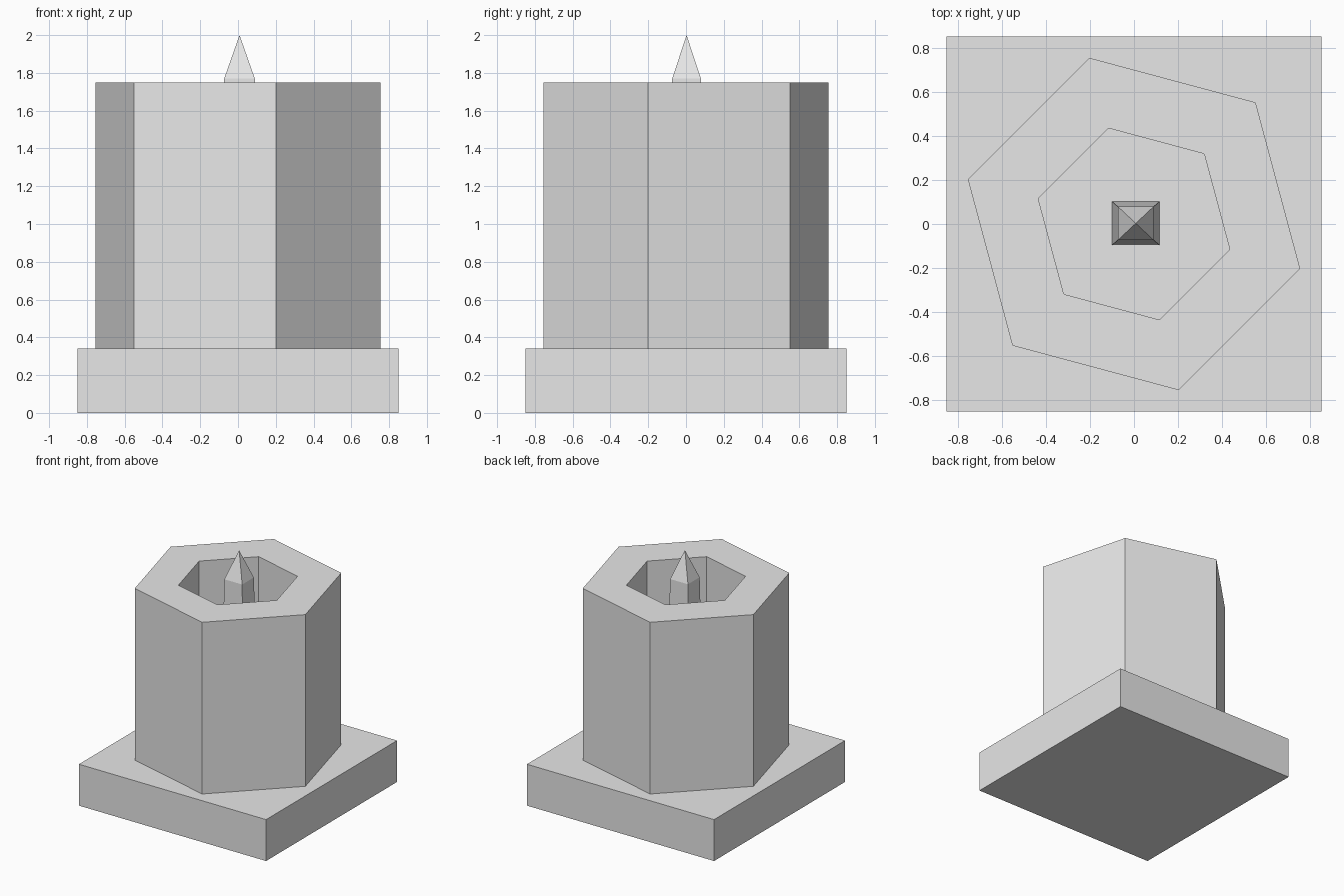
import bpy
import bmesh
from math import cos, sin, radians

cube = bpy.data.objects.get("Cube")
if cube:
    bpy.data.objects.remove(cube, do_unlink=True)

grey = bpy.data.materials.new("light_grey")
grey.use_nodes = True
colour = (0.8, 0.8, 0.8, 1)
grey.diffuse_color = colour
grey.node_tree.nodes["Principled BSDF"].inputs["Base Color"].default_value = colour


def rectangle(half_x, half_y, z, x=0, y=0):
    return [(x + sx * half_x, y + sy * half_y, z)
            for sx, sy in ((-1, -1), (1, -1), (1, 1), (-1, 1))]


def hexagon(radius, z):
    angles = [radians(45 + 60 * i) for i in range(6)]
    return [(radius * cos(a), radius * sin(a), z) for a in angles]


def loft(name, rings, tip=None, closed_loop=False):
    """Join rings of points with quads, then cap the ends or wrap around."""
    bm = bmesh.new()
    loops = [[bm.verts.new(p) for p in ring] for ring in rings]
    pairs = list(zip(loops, loops[1:]))
    if closed_loop:
        pairs.append((loops[-1], loops[0]))
    for low, high in pairs:
        for i in range(len(low)):
            j = (i + 1) % len(low)
            bm.faces.new((low[i], low[j], high[j], high[i]))
    if not closed_loop:
        bm.faces.new(loops[0][::-1])
        top = loops[-1]
        if tip:
            apex = bm.verts.new(tip)
            for i in range(len(top)):
                bm.faces.new((top[i], top[(i + 1) % len(top)], apex))
        else:
            bm.faces.new(top)
    bmesh.ops.recalc_face_normals(bm, faces=bm.faces[:])
    mesh = bpy.data.meshes.new(name)
    bm.to_mesh(mesh)
    bm.free()
    mesh.materials.append(grey)
    obj = bpy.data.objects.new(name, mesh)
    bpy.context.collection.objects.link(obj)
    return obj


base_top, tube_top = 0.34, 1.75

# Square plinth
loft("base", [rectangle(0.85, 0.85, 0), rectangle(0.85, 0.85, base_top)])

# Hollow hexagonal tube standing on the plinth
loft("hexagonal_tube",
     [hexagon(0.78, base_top), hexagon(0.78, tube_top),
      hexagon(0.45, tube_top), hexagon(0.45, base_top)], closed_loop=True)

# Slightly tapered post with a pointed tip inside the tube
cx, cy = 0.008, 0.003
loft("centre_spike",
     [rectangle(0.107, 0.098, base_top, cx, cy),
      rectangle(0.081, 0.076, 1.77, cx, cy)], tip=(cx, cy, 2))
